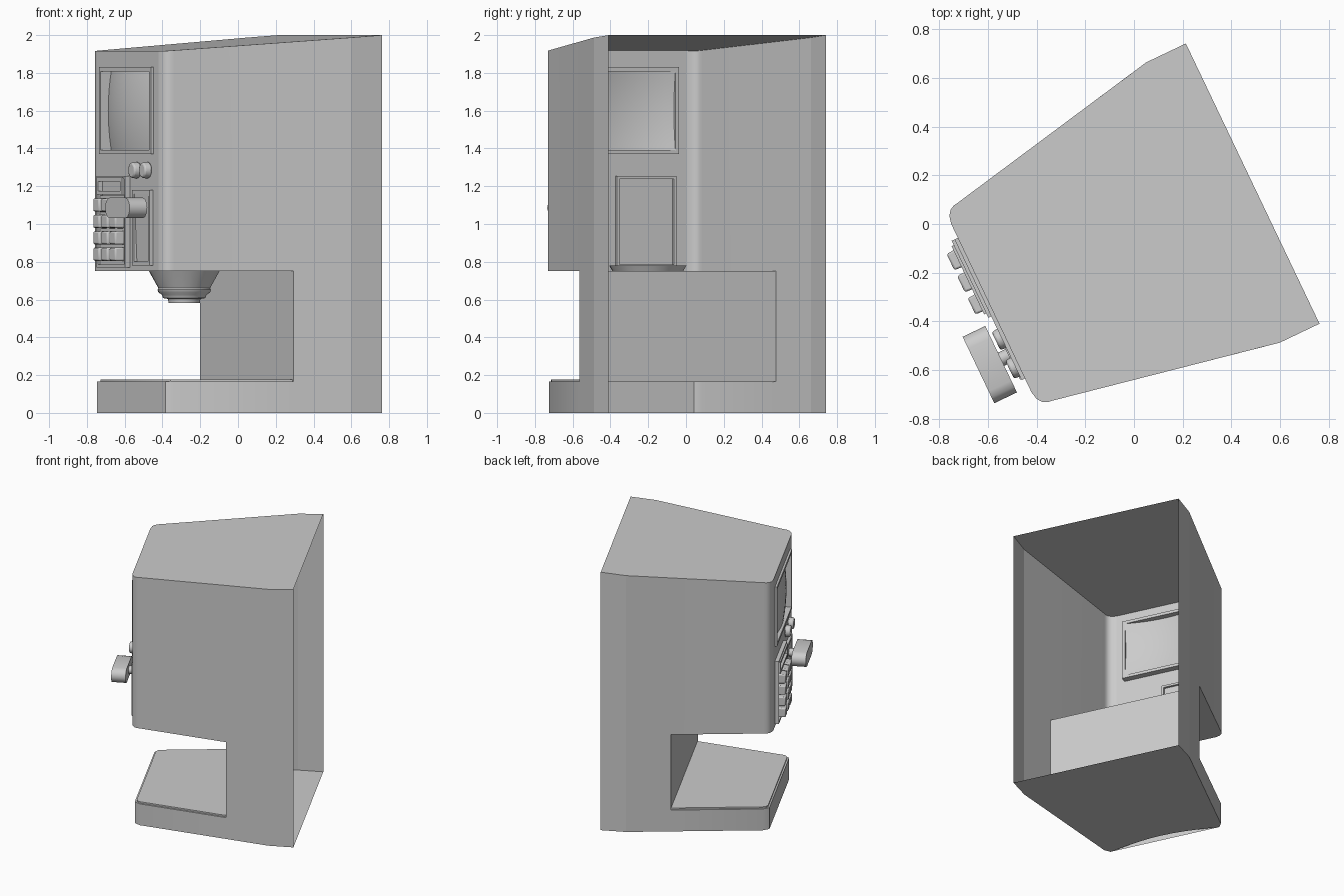
import bpy, math
from mathutils import Matrix, Vector

if "Cube" in bpy.data.objects:
    bpy.data.objects.remove(bpy.data.objects["Cube"])

# The machine is modelled square-on, then turned about z
TURN = Matrix.Rotation(math.radians(-64.5), 4, 'Z') @ Matrix.Translation((0.06, 0, 0))
FRONT = -0.677
WALL = 0.022      # rear wall of the cup alcove


def make(name, verts, faces, bevel=0, smooth=True, flip=True):
    me = bpy.data.meshes.new(name)
    me.from_pydata([tuple(v) for v in verts], [], faces)
    me.update()
    ob = bpy.data.objects.new(name, me)
    bpy.context.collection.objects.link(ob)
    ob.matrix_world = TURN
    bpy.context.view_layer.objects.active = ob
    bpy.ops.object.select_all(action='DESELECT')
    ob.select_set(True)
    bpy.ops.object.mode_set(mode='EDIT')
    bpy.ops.mesh.select_all(action='SELECT')
    bpy.ops.mesh.remove_doubles(threshold=0.0005)
    if flip:
        bpy.ops.mesh.normals_make_consistent(inside=False)
    bpy.ops.object.mode_set(mode='OBJECT')
    if bevel:
        m = ob.modifiers.new("bevel", 'BEVEL')
        m.width, m.segments = bevel, 2
    if smooth:
        bpy.ops.object.shade_smooth_by_angle(angle=math.radians(40))
    return ob


def prism(name, pts, y0, y1, bevel=0, taper=1):
    """Extrude an x-z outline from y0 (front) to y1 (back)."""
    n = len(pts)
    cx, cz = sum(p[0] for p in pts) / n, sum(p[1] for p in pts) / n
    v = [(cx + (x - cx) * taper, y0, cz + (z - cz) * taper) for x, z in pts]
    v += [(x, y1, z) for x, z in pts]
    f = [(i, (i + 1) % n, n + (i + 1) % n, n + i) for i in range(n)]
    return make(name, v, f + [tuple(range(n)), tuple(range(n, 2 * n))], bevel)


def rect(x0, x1, z0, z1):
    return [(x0, z0), (x1, z0), (x1, z1), (x0, z1)]


def frame(name, x0, x1, z0, z1, w, y0, y1):
    """Rectangular ring of border width w."""
    o, i = rect(x0, x1, z0, z1), rect(x0 + w, x1 - w, z0 + w, z1 - w)
    v = [(x, y, z) for y in (y0, y1) for loop in (o, i) for x, z in loop]
    f = []
    for a in range(4):
        b = (a + 1) % 4
        f += [(a, b, 4 + b, 4 + a), (8 + a, 8 + b, 12 + b, 12 + a),
              (a, b, 8 + b, 8 + a), (4 + a, 4 + b, 12 + b, 12 + a)]
    return make(name, v, f)


def disc(cx, cz, r, n):
    return [(cx + r * math.cos(math.tau * i / n), cz + r * math.sin(math.tau * i / n)) for i in range(n)]


def top(y):
    return 1.915 + 0.0715 * (y - FRONT)


def slab(name, outline, z0, z1):
    n = len(outline)
    v = [(x, y, z) for z in (z0, z1) for x, y in outline]
    f = [(i, (i + 1) % n, n + (i + 1) % n, n + i) for i in range(n)]
    return make(name, v, f + [tuple(range(n)), tuple(range(n, 2 * n))])


# Housing shell: tapered plan, open at the back
half = [(0.637, 0.511), (0.637, 0.33), (0.617, 0.23), (0.576, WALL), (0.45, -0.615),
        (0.447, -0.635), (0.436, -0.655), (0.415, -0.67), (0.382, FRONT)]
V, F = [], []


def face(*pts):
    F.append(tuple(range(len(V), len(V) + len(pts))))
    V.extend(pts)


for s in (1, -1):
    for (xa, ya), (xb, yb) in zip(half, half[1:]):
        low = 0.0 if yb >= WALL else 0.75
        if ya > WALL and yb >= WALL:
            q = [(s*xa, ya, 0), (s*xb, yb, 0), (s*xb, yb, 0.165), (s*xb, yb, 0.75),
                 (s*xb, yb, top(yb)), (s*xa, ya, top(ya))]
        else:
            q = [(s*xa, ya, 0.75), (s*xb, yb, 0.75), (s*xb, yb, top(yb)), (s*xa, ya, top(ya))]
        face(*(q[::-1] if s > 0 else q))
loop = half + [(-x, y) for x, y in half[::-1]]
face(*[(x, y, top(y)) for x, y in loop[::-1]])                      # roof
alc = half[3:] + [(-x, y) for x, y in half[3:][::-1]]
face(*[(x, y, 0.75) for x, y in alc])                              # alcove ceiling
face((-0.576, WALL, 0.165), (0.576, WALL, 0.165), (0.576, WALL, 0.75), (-0.576, WALL, 0.75))
# front plate around the screen opening
hx, z0, z1, t = 0.305, 1.385, 1.815, 1.915
for a, b, c, d in ((-0.382, 0.382, 0.75, z0), (-0.382, 0.382, z1, t),
                   (-0.382, -hx, z0, z1), (hx, 0.382, z0, z1)):
    face(*[(x, FRONT, z) for x, z in rect(a, b, c, d)])
make("housing", V, F, flip=False)

# Base: side walls, front kick plate, deck, and floor with a shallow curved front edge
V, F = [], []
bc, by = 0.42, -0.655
side = [(0.576, WALL), (0.45, -0.615), (bc, by)]
for s in (1, -1):
    for (xa, ya), (xb, yb) in zip(side, side[1:]):
        q = [(s*xa, ya, 0), (s*xb, yb, 0), (s*xb, yb, 0.165), (s*xa, ya, 0.165)]
        face(*(q[::-1] if s > 0 else q))
face((-bc, by, 0), (bc, by, 0), (bc, by, 0.165), (-bc, by, 0.165))
deck = side + [(-x, y) for x, y in side[::-1]]
face(*[(x, y, 0.165) for x, y in deck[::-1]])
arc = [(bc * (1 - i / 5), by + 0.06 * math.sin(math.pi * i / 10)) for i in range(11)]
floor = [(0.637, 0.511), (0.637, 0.33), (0.576, WALL), (0.45, -0.615)] + arc
floor += [(-0.45, -0.615), (-0.576, WALL), (-0.637, 0.33), (-0.637, 0.511)]
face(*[(x, y, 0) for x, y in floor])
make("base", V, F, flip=False)

# Drip tray
tray = [(0.563, WALL), (0.438, -0.61), (0.43, -0.63), (0.405, -0.643)]
slab("drip_tray", tray + [(-x, y) for x, y in tray[::-1]], 0.163, 0.176)

# Bulged screen and its frame
frame("screen_frame", -0.32, 0.32, 1.37, 1.83, 0.022, -0.692, -0.63)
N = 12
V = []
for j in range(N + 1):
    for i in range(N + 1):
        a, b = 2 * i / N - 1, 2 * j / N - 1
        V.append((0.3 * a, -0.692 + 0.045 * a * a + 0.018 * b * b, 1.6 + 0.21 * b))
F = [(j*(N+1)+i, j*(N+1)+i+1, (j+1)*(N+1)+i+1, (j+1)*(N+1)+i) for j in range(N) for i in range(N)]
make("screen", V, F, flip=False)

# Keypad panel with ribs reaching through the front plate
prism("keypad_panel", rect(-0.318, 0.028, 0.775, 1.15), -0.693, FRONT)
frame("keypad_border", -0.32, 0.03, 0.77, 1.255, 0.016, -0.705, -0.66)
for c in range(3):
    for r in range(4):
        x, z = -0.243 + 0.1005 * c, 0.84 + 0.087 * r
        prism(f"key_{c}_{r}", rect(x - 0.04, x + 0.04, z - 0.037, z + 0.037), -0.747, -0.69, 0.008, 0.92)

# Small readout above the keys
prism("readout_glass", rect(-0.29, 0.0, 1.165, 1.24), -0.69, FRONT)
frame("readout_frame", -0.3, 0.01, 1.155, 1.245, 0.02, -0.715, FRONT)

# Two round push buttons
for k, x in enumerate((0.13, 0.26)):
    prism(f"round_button_{k}", disc(x, 1.285, 0.045, 12), -0.718, FRONT, 0.008, 0.9)

# Lever plate with sloped inner face, stem and handle
frame("lever_frame", 0.1, 0.315, 0.78, 1.18, 0.022, -0.697, FRONT)
make("lever_plate", [(0.12, -0.68, 0.8), (0.295, -0.68, 0.8), (0.295, -0.694, 1.16), (0.12, -0.694, 1.16)],
     [(0, 1, 2, 3)], flip=False)
prism("lever_stem", disc(0.206, 1.085, 0.03, 10), -0.76, FRONT)
R = 0.054
pill = []
for cx, start in ((0.357 - R, -90), (0.055 + R, 90)):
    for i in range(7):
        a = math.radians(start + 30 * i)
        pill.append((cx + R * math.cos(a), 1.085 + R * math.sin(a)))
prism("lever_handle", pill, -0.834, -0.731)

# Dispensing nozzle: lathed stepped cone
prof = [(0.205, 0.78), (0.187, 0.75), (0.137, 0.66), (0.142, 0.652), (0.137, 0.638),
        (0.118, 0.625), (0.113, 0.608), (0.086, 0.603), (0.083, 0.583)]
S = 24
V = [(r * math.cos(math.tau * i / S), -0.344 + r * math.sin(math.tau * i / S), z)
     for r, z in prof for i in range(S)]
F = [(k*S+i, k*S+(i+1) % S, (k+1)*S+(i+1) % S, (k+1)*S+i) for k in range(len(prof) - 1) for i in range(S)]
F += [tuple(range(S)), tuple(range((len(prof) - 1) * S, len(prof) * S))]
make("nozzle", V, F)
